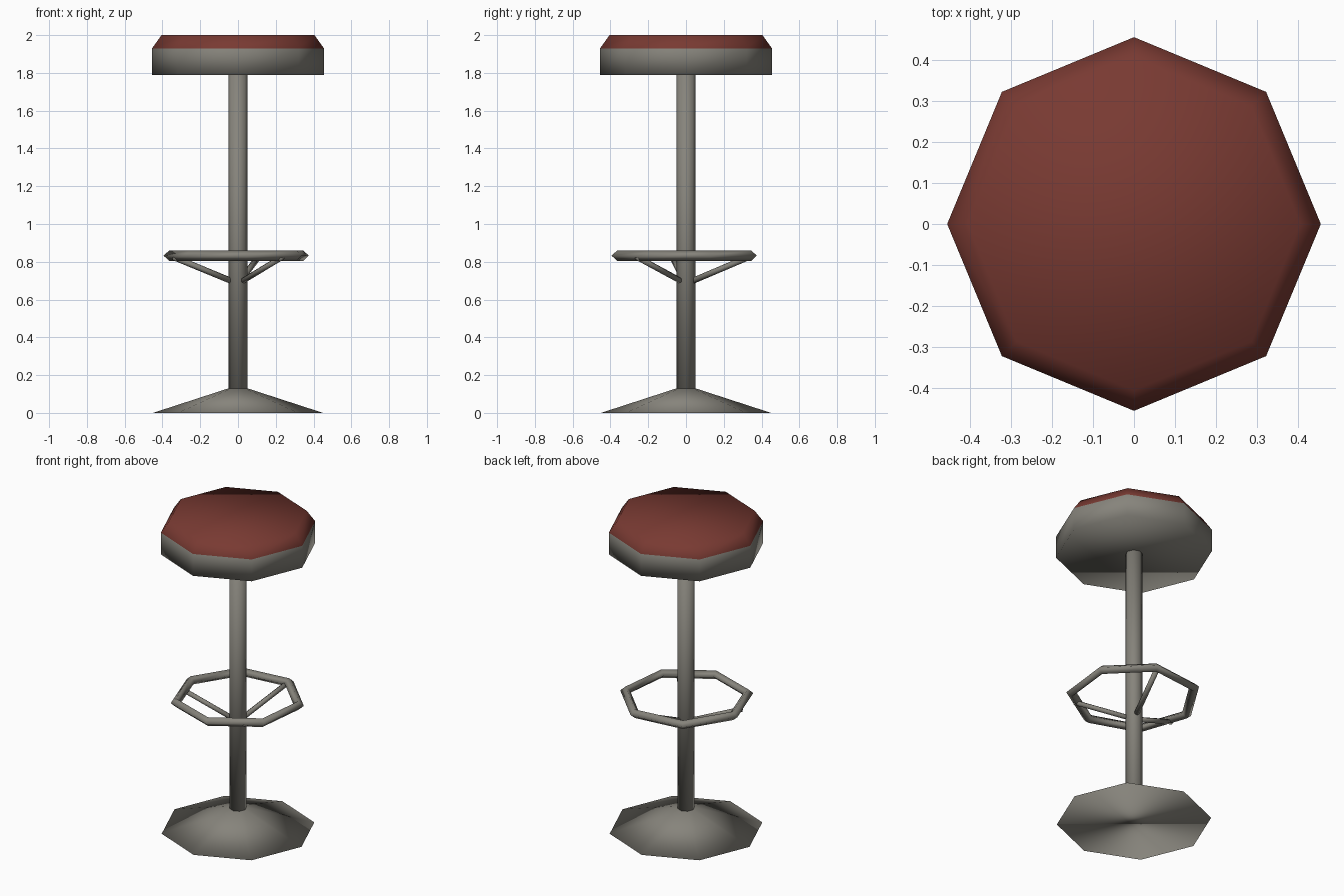
import bpy, bmesh, math
from mathutils import Vector

if "Cube" in bpy.data.objects:
    bpy.data.objects.remove(bpy.data.objects["Cube"])


def material(name, rgb):
    m = bpy.data.materials.new(name)
    m.diffuse_color = (*rgb, 1)
    m.use_nodes = True
    m.node_tree.nodes["Principled BSDF"].inputs["Base Color"].default_value = m.diffuse_color
    return m


METAL = material("grey metal", (0.24, 0.23, 0.20))
RED = material("dark red leather", (0.19, 0.042, 0.032))


def finish(bm, name, *mats):
    bmesh.ops.recalc_face_normals(bm, faces=bm.faces)
    for f in bm.faces:
        f.smooth = True
    me = bpy.data.meshes.new(name)
    bm.to_mesh(me)
    bm.free()
    for m in mats:
        me.materials.append(m)
    ob = bpy.data.objects.new(name, me)
    bpy.context.collection.objects.link(ob)
    return ob


def lathe(name, profile, sides, mats, split=None, start=0.0, closed=False):
    """Revolve (radius, z) points; faces above height split use material 1."""
    bm = bmesh.new()
    rings = []
    for r, z in profile:
        rings.append([bm.verts.new((r * math.cos(start + math.tau * i / sides),
                                    r * math.sin(start + math.tau * i / sides), z))
                      for i in range(sides)])
    pairs = list(zip(rings, rings[1:]))
    if closed:
        pairs.append((rings[-1], rings[0]))
    else:
        bm.faces.new(rings[0][::-1])
        bm.faces.new(rings[-1])
    for a, b in pairs:
        for i in range(sides):
            j = (i + 1) % sides
            bm.faces.new((a[i], a[j], b[j], b[i]))
    if split is not None:
        for f in bm.faces:
            f.material_index = int(f.calc_center_median().z > split)
    return finish(bm, name, *mats)


def rod(name, p, q, radius, sides):
    p, q = Vector(p), Vector(q)
    bm = bmesh.new()
    bmesh.ops.create_cone(bm, cap_ends=True, segments=sides, radius1=radius,
                          radius2=radius, depth=(q - p).length)
    ob = finish(bm, name, METAL)
    ob.location = (p + q) / 2
    ob.rotation_euler = (q - p).to_track_quat('Z', 'Y').to_euler()
    return ob


# Octagonal seat with red cushion on a metal rim
lathe("seat", [(0.455, 1.79), (0.455, 1.93), (0.405, 2.0)], 8, (METAL, RED), split=1.93)

# Post and flared base
lathe("post", [(0.05, 0.12), (0.05, 1.80)], 8, (METAL,))
lathe("base", [(0.45, 0.0), (0.05, 0.13)], 8, (METAL,))

# Seven-sided foot ring with a diamond cross-section
R, t, h, zc = 0.366, 0.031, 0.0275, 0.8325
lathe("foot_ring", [(R + t, zc), (R, zc + h), (R - t, zc), (R, zc - h)], 7, (METAL,),
      start=math.radians(225), closed=True)

# Three braces from post to ring
for k in range(3):
    a = math.radians(72 + 120 * k)
    c, s = math.cos(a), math.sin(a)
    rod(f"ring_brace_{k + 1}", (0.04 * c, 0.04 * s, 0.70), (0.35 * c, 0.35 * s, 0.825), 0.016, 6)
